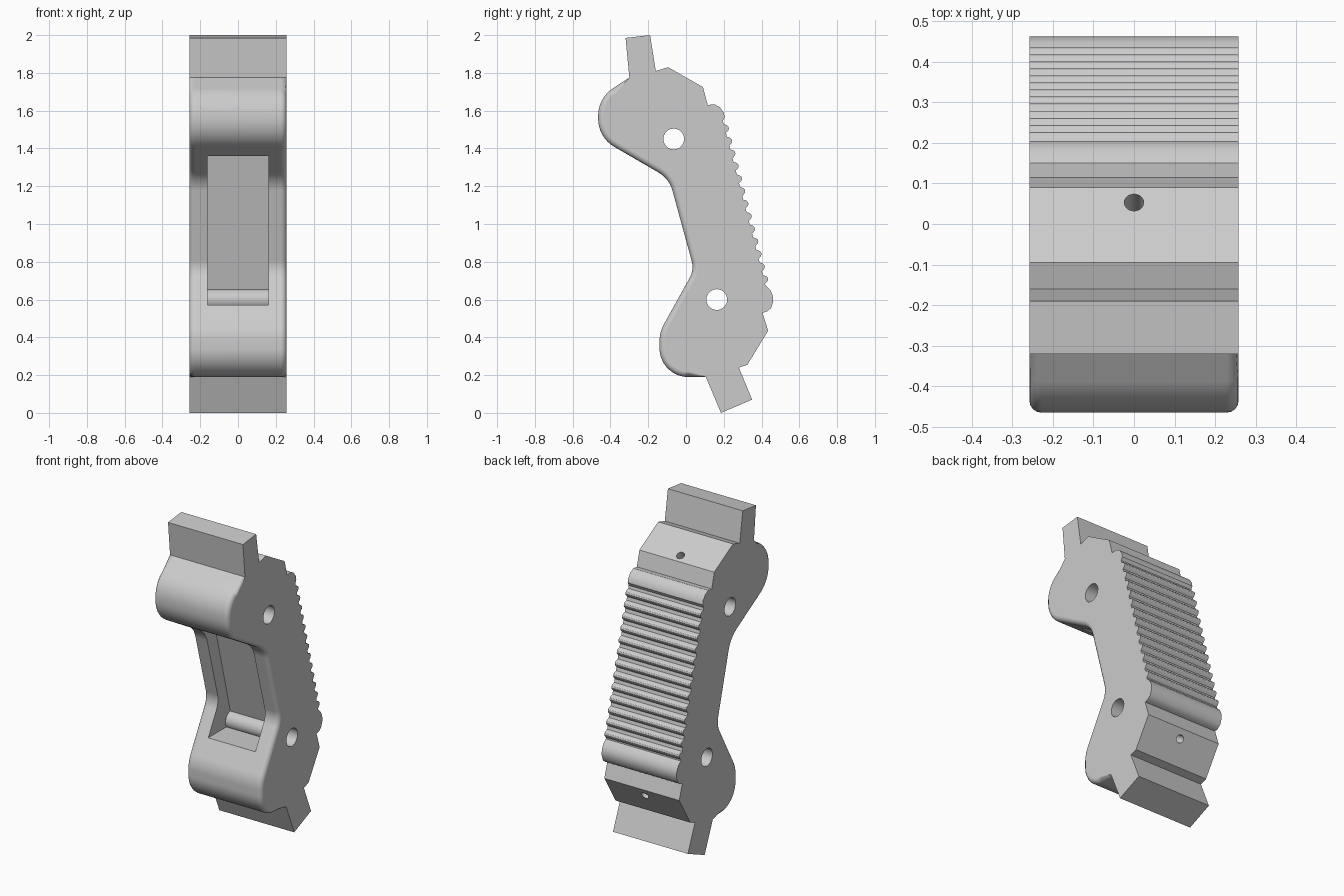
import bpy, bmesh, math
from mathutils import Vector

cube = bpy.data.objects.get("Cube")
if cube:
    bpy.data.objects.remove(cube, do_unlink=True)

HALF = 0.258

grey = bpy.data.materials.new("plain_grey")
grey.use_nodes = True
grey.diffuse_color = (0.6, 0.6, 0.6, 1)
grey.node_tree.nodes["Principled BSDF"].inputs["Base Color"].default_value = (0.6, 0.6, 0.6, 1)


def fillet(prev, corner, after, r, steps=8):
    """Arc of radius r that rounds a corner in the side profile."""
    p, c, n = Vector(prev), Vector(corner), Vector(after)
    a, b = (p - c).normalized(), (n - c).normalized()
    half = a.angle(b) / 2
    start, end = c + a * r / math.tan(half), c + b * r / math.tan(half)
    centre = c + (a + b).normalized() * r / math.sin(half)
    arc = []
    for i in range(steps + 1):
        mix = start.lerp(end, i / steps) - centre
        arc.append(centre + mix.normalized() * r)
    return arc


def prism(name, profile, half, soft=0):
    """Extrude a (y, z) profile across x; soft = number of leading edges to round."""
    bm = bmesh.new()
    left = [bm.verts.new((half, p[0], p[1])) for p in profile]
    right = [bm.verts.new((-half, p[0], p[1])) for p in profile]
    bm.faces.new(left)
    bm.faces.new(right[::-1])
    count = len(profile)
    for i in range(count):
        j = (i + 1) % count
        bm.faces.new((left[i], right[i], right[j], left[j]))
    bmesh.ops.recalc_face_normals(bm, faces=bm.faces[:])
    if soft:
        edges = [bm.edges.get((side[i], side[i + 1]))
                 for side in (left, right) for i in range(soft)]
        bmesh.ops.bevel(bm, geom=edges, offset=0.03, offset_type='OFFSET', segments=4,
                        profile=0.5, affect='EDGES', clamp_overlap=False)
    mesh = bpy.data.meshes.new(name)
    bm.to_mesh(mesh)
    bm.free()
    obj = bpy.data.objects.new(name, mesh)
    bpy.context.collection.objects.link(obj)
    return obj


def cylinder(name, centre, axis, r, depth, fill='NGON', sides=32):
    bpy.ops.mesh.primitive_cylinder_add(vertices=sides, radius=r, depth=depth,
                                        end_fill_type=fill, location=centre)
    obj = bpy.context.object
    obj.name = name
    obj.rotation_euler = Vector(axis).to_track_quat('Z', 'Y').to_euler()
    return obj


# Front outline: two rounded noses joined by a slanted waist
corners = [((-0.3, 1.775), 0), ((-0.465, 1.667), 0.17), ((-0.465, 1.458), 0.17),
           ((-0.089, 1.24), 0.16), ((0.043, 0.757), 0.12), ((-0.14, 0.428), 0.18),
           ((-0.14, 0.19), 0.15), ((0.105, 0.19), 0)]
front = []
for i, (point, radius) in enumerate(corners):
    if radius:
        front += fillet(corners[i - 1][0], point, corners[i + 1][0], radius)
    else:
        front.append(Vector(point))

# Ribbed back outline, listed from the top down
back = [(0.115, 1.63), (0.15, 1.634), (0.18, 1.618), (0.2, 1.59), (0.205, 1.565)]
top, bottom = Vector((0.195, 1.545)), Vector((0.42, 0.68))
step = (bottom - top) / 13
out = Vector((-step.y, step.x)).normalized()
for tooth in range(13):
    base = top + step * tooth
    back.append(base)
    for k in range(6):
        bulge = 0.022 * math.sin(math.pi * k / 5) ** 0.7 if 0 < k < 5 else 0
        back.append(base + step * (0.25 + 0.7 * k / 5) + out * bulge)
back += [(0.42, 0.675), (0.447, 0.65), (0.46, 0.62), (0.462, 0.59),
         (0.45, 0.555), (0.43, 0.537), (0.405, 0.53)]

# End tabs and chamfered shoulders
lower_end = [(0.185, 0), (0.35, 0.07), (0.28, 0.24), (0.325, 0.255), (0.435, 0.435)]
upper_end = [(0.09, 1.725), (-0.095, 1.83), (-0.16, 1.81), (-0.19, 2.0), (-0.32, 1.985)]
profile = front + lower_end + back[::-1] + upper_end
body = prism("grip_body", profile, HALF, soft=len(front) - 1)

# Cutters: front pocket, cross holes, small screw holes
pocket = prism("pocket_cutter", [(-0.6, 0.57), (0.178, 0.57), (-0.028, 1.36), (-0.6, 1.36)], 0.162)
cutters = [pocket]
for y, z in ((-0.065, 1.45), (0.163, 0.6)):
    cutters.append(cylinder("cross_hole_cutter", (0, y, z), (1, 0, 0), 0.055, 1))
for y, z, axis in ((0.053, 1.746, (0, 0.49, 0.87)), (0.404, 0.385, (0, 0.85, -0.52))):
    cutters.append(cylinder("screw_hole_cutter", (0, y, z), axis, 0.024, 0.3, sides=20))

bpy.context.view_layer.objects.active = body
for cutter in cutters:
    cutter.hide_render = True
    mod = body.modifiers.new("cut", 'BOOLEAN')
    mod.operation = 'DIFFERENCE'
    mod.solver = 'EXACT'
    mod.object = cutter
    bpy.ops.object.modifier_apply(modifier=mod.name)
for cutter in cutters:
    bpy.data.objects.remove(cutter, do_unlink=True)

# Sleeve of the lower cross hole, showing inside the pocket
sleeve = cylinder("pin_sleeve", (0, 0.163, 0.6), (1, 0, 0), 0.055, 0.324, fill='NOTHING')

for obj in (body, sleeve):
    obj.data.materials.clear()
    obj.data.materials.append(grey)
    bpy.ops.object.select_all(action='DESELECT')
    obj.select_set(True)
    bpy.context.view_layer.objects.active = obj
    bpy.ops.object.shade_smooth_by_angle(angle=math.radians(30))
weighted = body.modifiers.new("flat_sides", 'WEIGHTED_NORMAL')
weighted.keep_sharp = True
